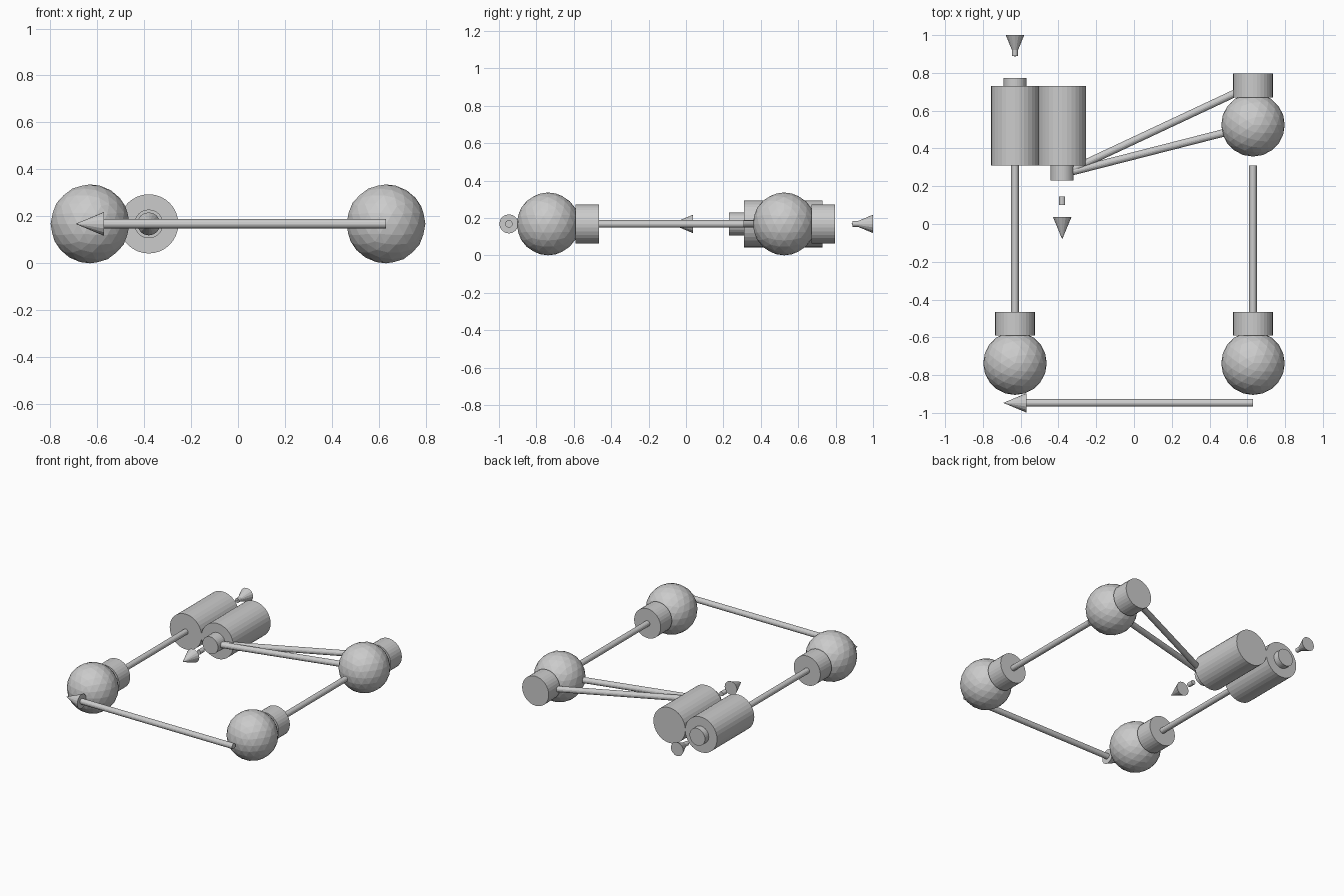
import bpy
from mathutils import Vector

if "Cube" in bpy.data.objects:
    bpy.data.objects.remove(bpy.data.objects["Cube"])

Z = 0.168  # common centre height of the flat circuit


def rod(name, a, b, r, sides=32, tip=None):
    """Cylinder (or cone when tip is given) from a to b in the circuit plane."""
    a, b = Vector((*a, Z)), Vector((*b, Z))
    d = b - a
    args = dict(vertices=sides, depth=d.length, location=(a + b) / 2,
                rotation=d.to_track_quat('Z', 'Y').to_euler())
    if tip is None:
        bpy.ops.mesh.primitive_cylinder_add(radius=r, **args)
    else:
        bpy.ops.mesh.primitive_cone_add(radius1=r, radius2=tip, **args)
    bpy.context.object.name = name


# Bulbs with screw bases
for i, (x, y) in enumerate([(-0.63, -0.737), (0.63, -0.737), (0.63, 0.525)], 1):
    bpy.ops.mesh.primitive_ico_sphere_add(subdivisions=3, radius=0.168, location=(x, y, Z))
    bpy.context.object.name = f"bulb_{i}"
    rod(f"bulb_base_{i}", (x, y + 0.146), (x, y + 0.272), 0.105)

# Two side-by-side battery cells facing opposite ways
rod("battery_left", (-0.63, 0.31), (-0.63, 0.73), 0.126)
rod("battery_left_terminal", (-0.63, 0.73), (-0.63, 0.773), 0.061)
rod("battery_right", (-0.38, 0.31), (-0.38, 0.73), 0.126)
rod("battery_right_terminal", (-0.38, 0.31), (-0.38, 0.23), 0.061)

# Connecting wires
rod("wire_left", (-0.63, -0.5), (-0.63, 0.311), 0.02, 16)
rod("wire_right", (0.63, -0.5), (0.63, 0.311), 0.02, 16)
rod("wire_to_base", (-0.38, 0.264), (0.63, 0.737), 0.02, 16)
rod("wire_to_bulb", (-0.38, 0.264), (0.63, 0.522), 0.02, 16)

# Long current arrow along the front
rod("current_arrow_shaft", (0.63, -0.947), (-0.572, -0.947), 0.02, 16)
rod("current_arrow_head", (-0.57, -0.947), (-0.692, -0.947), 0.051, 16, 0)

# Short direction arrows by the battery terminals
for side, x, y0, y1, base in [("left", -0.63, 0.925, 0.89, 1.0),
                              ("right", -0.38, 0.145, 0.1, 0.037)]:
    rod(f"{side}_arrow_shaft", (x, y0), (x, y1), 0.016, 16)
    rod(f"{side}_arrow_head", (x, base), (x, base - 0.118), 0.049, 16, 0)
